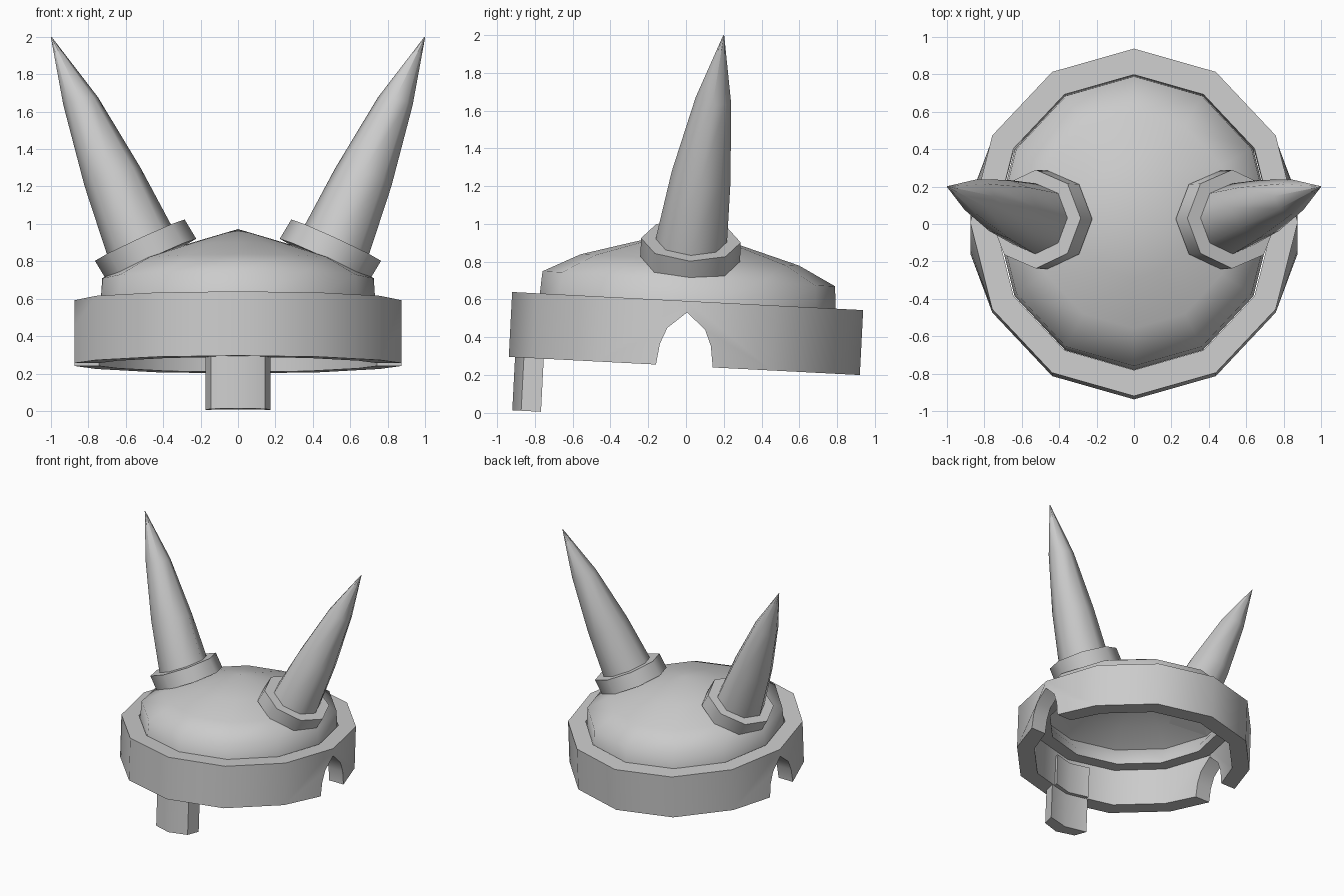
import bpy, bmesh, math
from mathutils import Matrix, Vector

old = bpy.data.objects.get("Cube")
if old:
    bpy.data.objects.remove(old, do_unlink=True)

GREY = (0.6, 0.6, 0.6, 1)
metal = bpy.data.materials.new("plain grey")
metal.use_nodes = True
metal.diffuse_color = GREY
metal.node_tree.nodes["Principled BSDF"].inputs["Base Color"].default_value = GREY

# The whole cap leans back slightly
TILT = Matrix.Translation((0, 0, 0.42)) @ Matrix.Rotation(math.radians(-2.95), 4, "X")


def smooth(obj, angle):
    bpy.ops.object.select_all(action="DESELECT")
    obj.select_set(True)
    bpy.context.view_layer.objects.active = obj
    bpy.ops.object.shade_smooth_by_angle(angle=math.radians(angle))


def finish(name, bm, matrix=None, angle=40):
    if matrix:
        bm.transform(matrix)
    bmesh.ops.remove_doubles(bm, verts=bm.verts, dist=1e-5)
    bmesh.ops.recalc_face_normals(bm, faces=bm.faces)
    mesh = bpy.data.meshes.new(name)
    bm.to_mesh(mesh)
    bm.free()
    mesh.materials.append(metal)
    obj = bpy.data.objects.new(name, mesh)
    bpy.context.collection.objects.link(obj)
    smooth(obj, angle)
    return obj


def bridge(bm, a, b):
    n = len(a)
    for i in range(n):
        j = (i + 1) % n
        bm.faces.new((a[i], a[j], b[j], b[i]))


def oval_lathe(profile, rx, ry, sides=12):
    """Closed profile of (radius ratio, height), swept round an oval."""
    bm = bmesh.new()
    turns = [math.tau * i / sides for i in range(sides)]
    rings = [[bm.verts.new((rx * r * math.cos(t), ry * r * math.sin(t), z))
              for t in turns] for r, z in profile]
    for a, b in zip(rings, rings[1:] + rings[:1]):
        bridge(bm, a, b)
    bmesh.ops.remove_doubles(bm, verts=bm.verts, dist=1e-5)
    bmesh.ops.dissolve_degenerate(bm, edges=bm.edges, dist=1e-5)
    return bm


def prism(points, offset):
    bm = bmesh.new()
    face = bm.faces.new([bm.verts.new(p) for p in points])
    made = bmesh.ops.extrude_face_region(bm, geom=[face])["geom"]
    bmesh.ops.translate(bm, vec=offset,
                        verts=[v for v in made if isinstance(v, bmesh.types.BMVert)])
    bm.faces.new([bm.verts[i] for i in range(len(points))]) if bm.verts.ensure_lookup_table() else None
    return bm


def loft(sections, sides=8):
    """Skin of polygons, each given by centre, axis and radius."""
    bm = bmesh.new()
    rings = []
    for centre, axis, radius in sections:
        n = Vector(axis).normalized()
        v = n.cross(Vector((1, 0, 0))).normalized()
        u = v.cross(n)
        rings.append([bm.verts.new(Vector(centre) + radius * (u * math.cos(t) + v * math.sin(t)))
                      for t in (math.tau * i / sides for i in range(sides))])
    for a, b in zip(rings, rings[1:]):
        bridge(bm, a, b)
    bm.faces.new(rings[0])
    bm.faces.new(rings[-1])
    return bm


# Domed crown: outer skin, then thin inner skin with a wide lip
finish("crown", oval_lathe(
    [(1, 0.12), (0.985, 0.29), (0.735, 0.39), (0.4, 0.466), (0, 0.553),
     (0, 0.538), (0.4, 0.452), (0.725, 0.378), (0.96, 0.278), (0.87, 0.18), (0.86, 0.12)],
    0.737, 0.787), TILT, 75)

# Heavy brow band with an arched opening on each side
OUTER, INNER = 0.875, 0.875 * 0.85
band = finish("band", oval_lathe(
    [(1, -0.172), (1, 0.172), (0.85, 0.172), (0.85, -0.172)], OUTER, 0.93), TILT)
arch = [(0.15, -0.3), (0.15, -0.17), (0.135, -0.06), (0.1, 0.025)]
outline = arch + [(0, 0.112)] + [(-y, z) for y, z in reversed(arch)]
cutter = finish("arch_cutter", prism([(-1.2, y, z) for y, z in outline], (2.4, 0, 0)), TILT)
cut = band.modifiers.new("arches", "BOOLEAN")
cut.operation = "DIFFERENCE"
cut.solver = "EXACT"
cut.object = cutter
bpy.context.view_layer.objects.active = band
bpy.ops.object.modifier_apply(modifier=cut.name)
bpy.data.objects.remove(cutter, do_unlink=True)

# The band keeps its full width around the arches
for v in band.data.vertices:
    if abs(v.co.y) < 0.2:
        v.co.x = math.copysign(OUTER if abs(v.co.x) > 0.78 else INNER, v.co.x)
smooth(band, 35)

# Nose guard, bent to follow the band, with a clip behind the band
guard = [(-0.145, -0.85), (0, -0.897), (0.145, -0.85),
         (0.174, -0.745), (0, -0.79), (-0.174, -0.745)]
finish("nose_guard", prism([(x, y, -0.453) for x, y in guard], (0, 0, 0.5)), TILT)
finish("nose_guard_clip", prism([(x * 0.9, y + 0.03, -0.172) for x, y in guard],
                                (0, 0, 0.25)), TILT)

# Horns and their eight-sided collars
for side, label in ((1, "left"), (-1, "right")):
    def at(x, y, z):
        return (side * x, y, z)

    lean = at(0.42, 0.04, 0.91)
    finish(label + "_collar", loft([
        (at(0.463, 0.022, 0.81), lean, 0.264),
        (at(0.525, 0.026, 0.913), lean, 0.264)]), angle=50)
    finish(label + "_horn", loft([
        (at(0.51, 0.025, 0.875), lean, 0.19),
        (at(0.533, 0.03, 0.925), lean, 0.188),
        (at(0.67, 0.08, 1.25), at(0.31, 0.17, 0.95), 0.158),
        (at(0.841, 0.145, 1.655), at(0.24, 0.16, 0.97), 0.095),
        (at(0.999, 0.2, 2.0), at(0.24, 0.16, 0.97), 0.002)]), angle=60)
